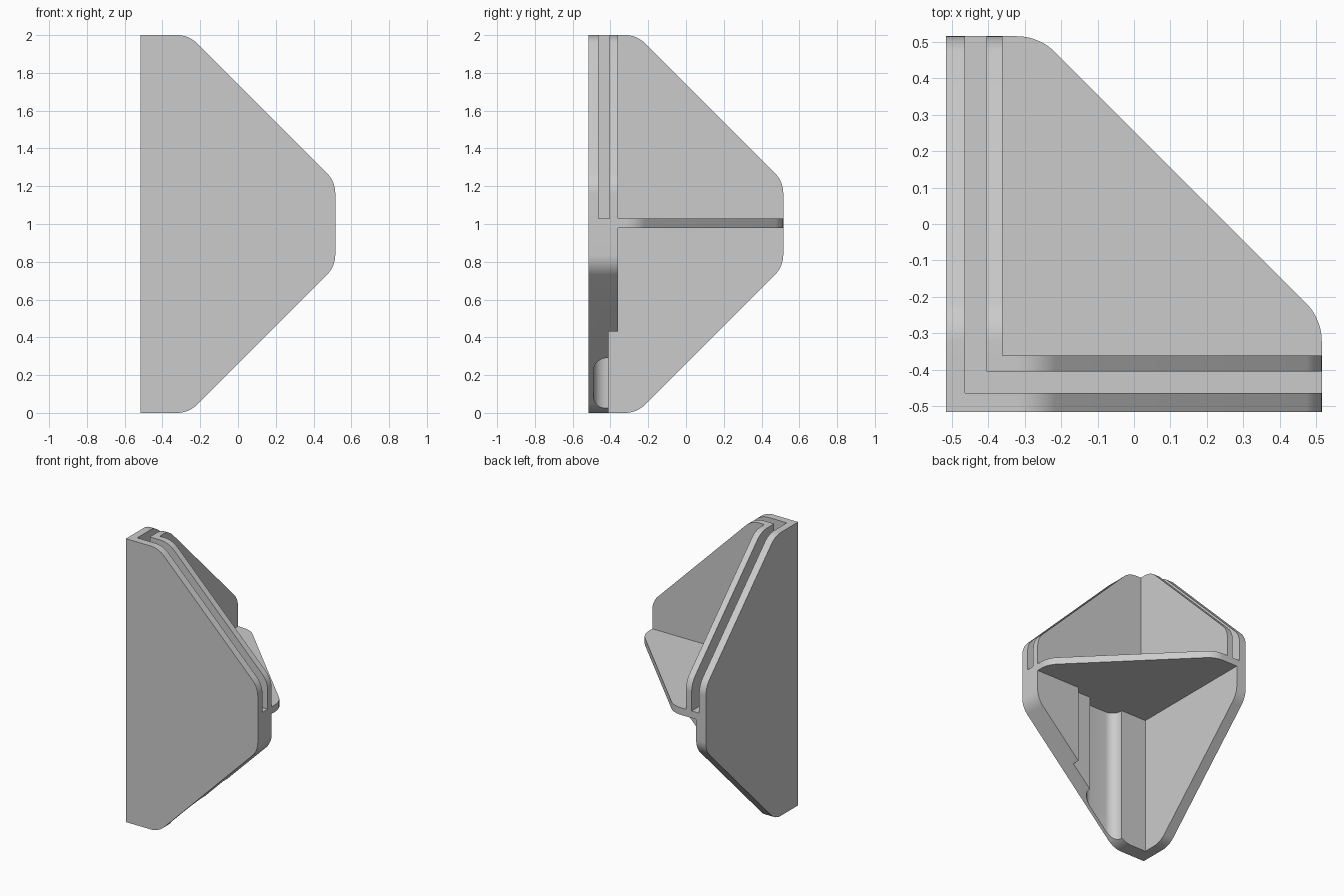
import bpy, bmesh, math
from mathutils import Vector

if "Cube" in bpy.data.objects:
    bpy.data.objects.remove(bpy.data.objects["Cube"])

E = 0.515          # half width of the bracket
R = 0.15           # fillet radius of the outline corners


def rounded(points):
    """Closed outline from (a, b, radius) corners; radius 0 stays sharp."""
    out = []
    n = len(points)
    for i, (a, b, r) in enumerate(points):
        p = Vector((a, b))
        if r == 0:
            out.append(p)
            continue
        d0 = (Vector(points[i - 1][:2]) - p).normalized()
        d1 = (Vector(points[(i + 1) % n][:2]) - p).normalized()
        half = d0.angle(d1) / 2
        centre = p + (d0 + d1).normalized() * (r / math.sin(half))
        s = p + d0 * (r / math.tan(half)) - centre
        e = p + d1 * (r / math.tan(half)) - centre
        a0 = math.atan2(s.y, s.x)
        turn = (math.atan2(e.y, e.x) - a0 + math.pi) % (2 * math.pi) - math.pi
        for k in range(11):
            t = a0 + turn * k / 10
            out.append(centre + Vector((math.cos(t), math.sin(t))) * r)
    return out


def extrude(name, outline, axis, lo, hi):
    """Prism of a 2D outline along 'x', 'y' or 'z' between lo and hi."""
    place = {'x': lambda p, d: (d, p.x, p.y),
             'y': lambda p, d: (p.x, d, p.y),
             'z': lambda p, d: (p.x, p.y, d)}[axis]
    bm = bmesh.new()
    rings = [[bm.verts.new(place(p, d)) for p in outline] for d in (lo, hi)]
    bm.faces.new(rings[0])
    bm.faces.new(rings[1])
    n = len(outline)
    for i in range(n):
        j = (i + 1) % n
        bm.faces.new((rings[0][i], rings[0][j], rings[1][j], rings[1][i]))
    bmesh.ops.recalc_face_normals(bm, faces=bm.faces)
    me = bpy.data.meshes.new(name)
    bm.to_mesh(me)
    bm.free()
    ob = bpy.data.objects.new(name, me)
    bpy.context.collection.objects.link(ob)
    return ob


def combine(target, other, operation):
    bpy.context.view_layer.objects.active = target
    mod = target.modifiers.new(operation, 'BOOLEAN')
    mod.operation = operation
    mod.solver = 'EXACT'
    mod.object = other
    bpy.ops.object.modifier_apply(modifier=mod.name)
    bpy.data.objects.remove(other)


# Outlines: trapezoid walls and the triangular shelf
wall = rounded([(-E, 0, 0), (-0.26, 0, R), (E, 0.775, R),
                (E, 1.225, R), (-0.26, 2, R), (-E, 2, 0)])
shelf = rounded([(-E, -E, 0), (E, -E, 0), (E, -0.26, R),
                 (-0.26, E, R), (-E, E, 0)])

# Two thick walls and the shelf joined into one body
bracket = extrude("corner_bracket", wall, 'y', -E, -0.36)
combine(bracket, extrude("side_wall", wall, 'x', -E, -0.36), 'UNION')
combine(bracket, extrude("shelf", shelf, 'z', 0.98, 1.03), 'UNION')

# L-shaped panel slot above the shelf
slot = rounded([(-0.463, -0.463, 0), (0.7, -0.463, 0), (0.7, -0.405, 0),
                (-0.405, -0.405, 0), (-0.405, 0.7, 0), (-0.463, 0.7, 0)])
combine(bracket, extrude("slot_cutter", slot, 'z', 1.03, 2.2), 'DIFFERENCE')

# Below the shelf: thinned side wall and shallow pocket in the front wall
pocket = rounded([(-0.44, -0.41, 0), (0.17, -0.41, 0),
                  (0.17, 0.7, 0), (-0.44, 0.7, 0)])
combine(bracket, extrude("pocket_cutter", pocket, 'z', -0.2, 0.98), 'DIFFERENCE')

# Deeper rounded groove inside the pocket
groove = rounded([(-0.24, -0.49, 0.07), (0.03, -0.49, 0.07),
                  (0.03, -0.3, 0), (-0.24, -0.3, 0)])
combine(bracket, extrude("groove_cutter", groove, 'z', -0.2, 0.98), 'DIFFERENCE')

# Single grey colour, smooth fillets
grey = bpy.data.materials.new("light_grey")
grey.diffuse_color = (0.6, 0.6, 0.6, 1)
grey.use_nodes = True
grey.node_tree.nodes["Principled BSDF"].inputs["Base Color"].default_value = grey.diffuse_color
bracket.data.materials.clear()
bracket.data.materials.append(grey)
bpy.ops.object.select_all(action='DESELECT')
bracket.select_set(True)
bpy.context.view_layer.objects.active = bracket
bpy.ops.object.shade_smooth_by_angle(angle=math.radians(25))
